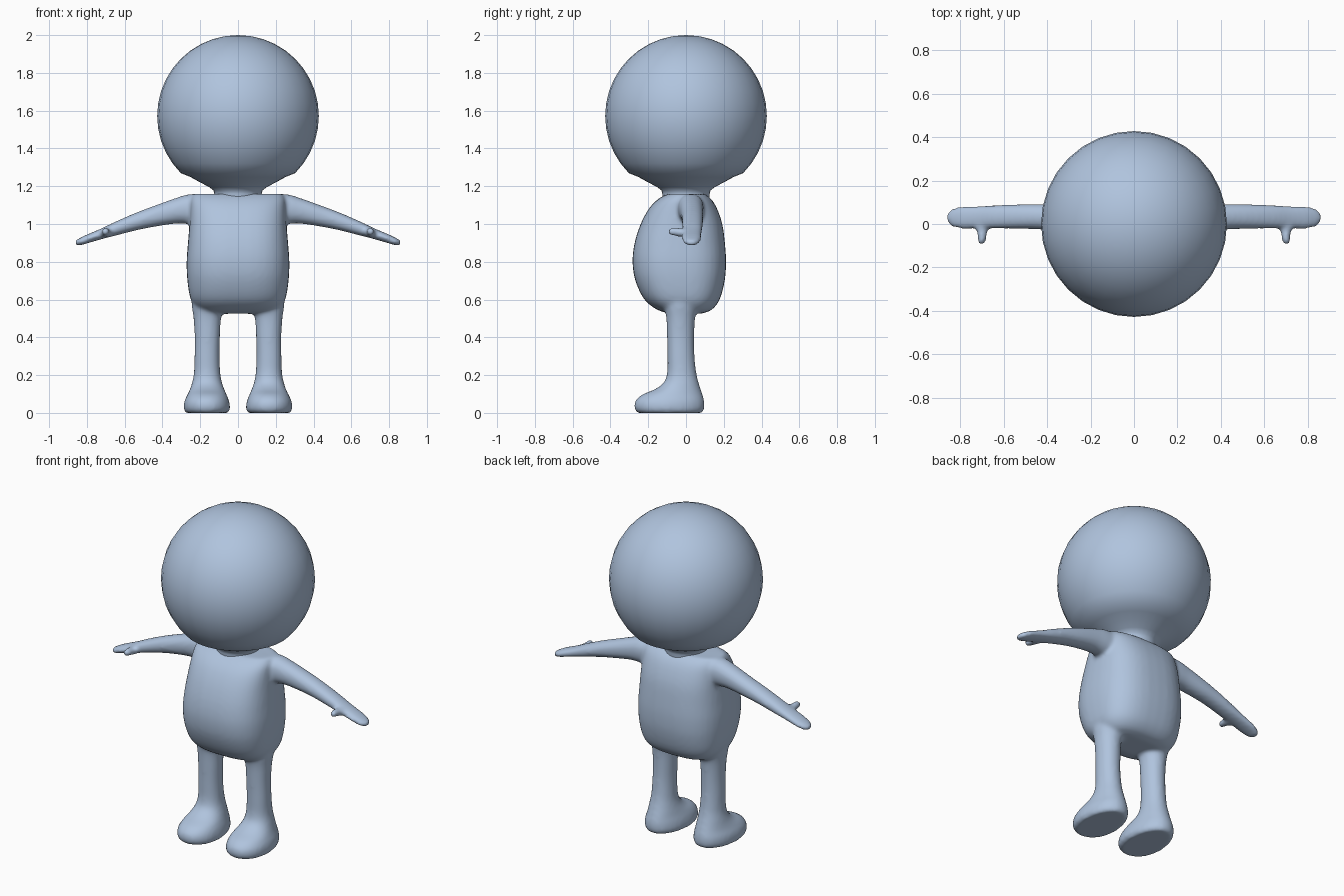
import bpy, bmesh, math

mat = bpy.data.materials.new("blue grey")
mat.diffuse_color = (0.434, 0.552, 0.73, 1)


def make_object(name, bm):
    bmesh.ops.recalc_face_normals(bm, faces=bm.faces)
    me = bpy.data.meshes.new(name)
    bm.to_mesh(me)
    bm.free()
    me.materials.append(mat)
    for p in me.polygons:
        p.use_smooth = True
    ob = bpy.data.objects.new(name, me)
    bpy.context.collection.objects.link(ob)
    return ob


def spline(rows, steps=4):
    """Catmull-Rom interpolation between section rows."""
    out = []
    for i in range(len(rows) - 1):
        a, b = rows[max(i - 1, 0)], rows[i]
        c, d = rows[i + 1], rows[min(i + 2, len(rows) - 1)]
        for s in range(steps):
            t = s / steps
            out.append([0.5 * (2 * q + (r - p) * t + (2 * p - 5 * q + 4 * r - w) * t * t
                               + (3 * q - p - 3 * r + w) * t ** 3)
                        for p, q, r, w in zip(a, b, c, d)])
    return out + [list(rows[-1])]


def loft(bm, axis, rows, power=2.0, side=1, taper=0.0, n=40):
    """Closed loft; each row is (position, u min, u max, v min, v max)."""
    rings = []
    for w, u0, u1, v0, v1 in spline(rows):
        ring = []
        for k in range(n):
            a = 2 * math.pi * k / n
            c, s = math.cos(a), math.sin(a)
            cu = math.copysign(abs(c) ** (2 / power), c)
            sv = math.copysign(abs(s) ** (2 / power), s)
            u = (u0 + u1) / 2 + cu * (u1 - u0) / 2 * (1 - taper * sv)
            v = (v0 + v1) / 2 + sv * (v1 - v0) / 2
            x, y, z = {"x": (w, u, v), "y": (u, w, v), "z": (u, v, w)}[axis]
            ring.append(bm.verts.new((x * side, y, z)))
        rings.append(ring)
    for r, q in zip(rings, rings[1:]):
        for k in range(n):
            bm.faces.new((r[k], r[(k + 1) % n], q[(k + 1) % n], q[k]))
    bm.faces.new(rings[0])
    bm.faces.new(rings[-1])


# head with flared neck, turned around z
R, CZ, SEG = 0.428, 1.572, 32
profile = [(R * math.sin(math.radians(a)), CZ + R * math.cos(math.radians(a)))
           for a in range(0, 136, 9)]
profile += [(0.25, 1.248), (0.2, 1.22), (0.155, 1.197), (0.13, 1.178), (0.125, 1.16), (0.125, 1.12)]
bm = bmesh.new()
pv = [bm.verts.new((r, 0, z)) for r, z in profile]
pe = [bm.edges.new(e) for e in zip(pv, pv[1:])]
bmesh.ops.spin(bm, geom=pv + pe, cent=(0, 0, 0), axis=(0, 0, 1),
               angle=2 * math.pi, steps=SEG, use_duplicate=False)
bmesh.ops.remove_doubles(bm, verts=bm.verts, dist=1e-4)
make_object("head", bm)

# torso, arms and legs fused into one smooth skin
torso = [(0.525, -0.16, 0.16, -0.08, 0.08), (0.545, -0.21, 0.21, -0.15, 0.135),
         (0.6, -0.25, 0.25, -0.22, 0.178), (0.7, -0.268, 0.268, -0.268, 0.205),
         (0.8, -0.272, 0.272, -0.283, 0.212), (0.9, -0.265, 0.265, -0.272, 0.206),
         (1.0, -0.257, 0.257, -0.24, 0.192), (1.08, -0.253, 0.253, -0.197, 0.165),
         (1.13, -0.25, 0.25, -0.15, 0.135), (1.16, -0.235, 0.235, -0.1, 0.1)]
arm = [(0.12, -0.045, 0.095, 1.0, 1.15), (0.25, -0.045, 0.095, 1.0, 1.158),
       (0.33, -0.035, 0.092, 1.002, 1.137), (0.45, -0.024, 0.092, 0.984, 1.094),
       (0.54, -0.022, 0.09, 0.966, 1.06), (0.65, -0.022, 0.087, 0.938, 1.012),
       (0.72, -0.022, 0.083, 0.92, 0.978), (0.8, -0.022, 0.08, 0.897, 0.944),
       (0.845, -0.008, 0.067, 0.885, 0.922), (0.862, 0.015, 0.045, 0.892, 0.912)]
thumb = [(0.03, 0.66, 0.74, 0.93, 0.975), (-0.02, 0.67, 0.73, 0.93, 0.978),
         (-0.05, 0.678, 0.722, 0.935, 0.98), (-0.08, 0.682, 0.72, 0.94, 0.98),
         (-0.095, 0.69, 0.712, 0.95, 0.972)]
leg = [(0.0, 0.055, 0.275, -0.255, 0.085), (0.02, 0.043, 0.286, -0.272, 0.097),
       (0.06, 0.047, 0.284, -0.27, 0.097), (0.095, 0.06, 0.268, -0.235, 0.088),
       (0.125, 0.073, 0.254, -0.165, 0.078), (0.16, 0.085, 0.243, -0.118, 0.067),
       (0.21, 0.094, 0.233, -0.1, 0.055), (0.3, 0.098, 0.23, -0.098, 0.045),
       (0.4, 0.096, 0.229, -0.1, 0.043), (0.5, 0.09, 0.235, -0.104, 0.048),
       (0.58, 0.07, 0.245, -0.115, 0.065), (0.68, 0.08, 0.24, -0.1, 0.06)]
bm = bmesh.new()
loft(bm, "z", torso, power=2.7)
for side in (1, -1):
    loft(bm, "x", arm, 2.2, side)
    loft(bm, "y", thumb, 2.0, side)
    loft(bm, "z", leg, 2.1, side, taper=0.08)
body = make_object("body", bm)
rem = body.modifiers.new("fuse", "REMESH")
rem.mode = "VOXEL"
rem.voxel_size = 0.011
rem.use_smooth_shade = True
smooth = body.modifiers.new("blend", "SMOOTH")
smooth.factor = 0.5
smooth.iterations = 8
